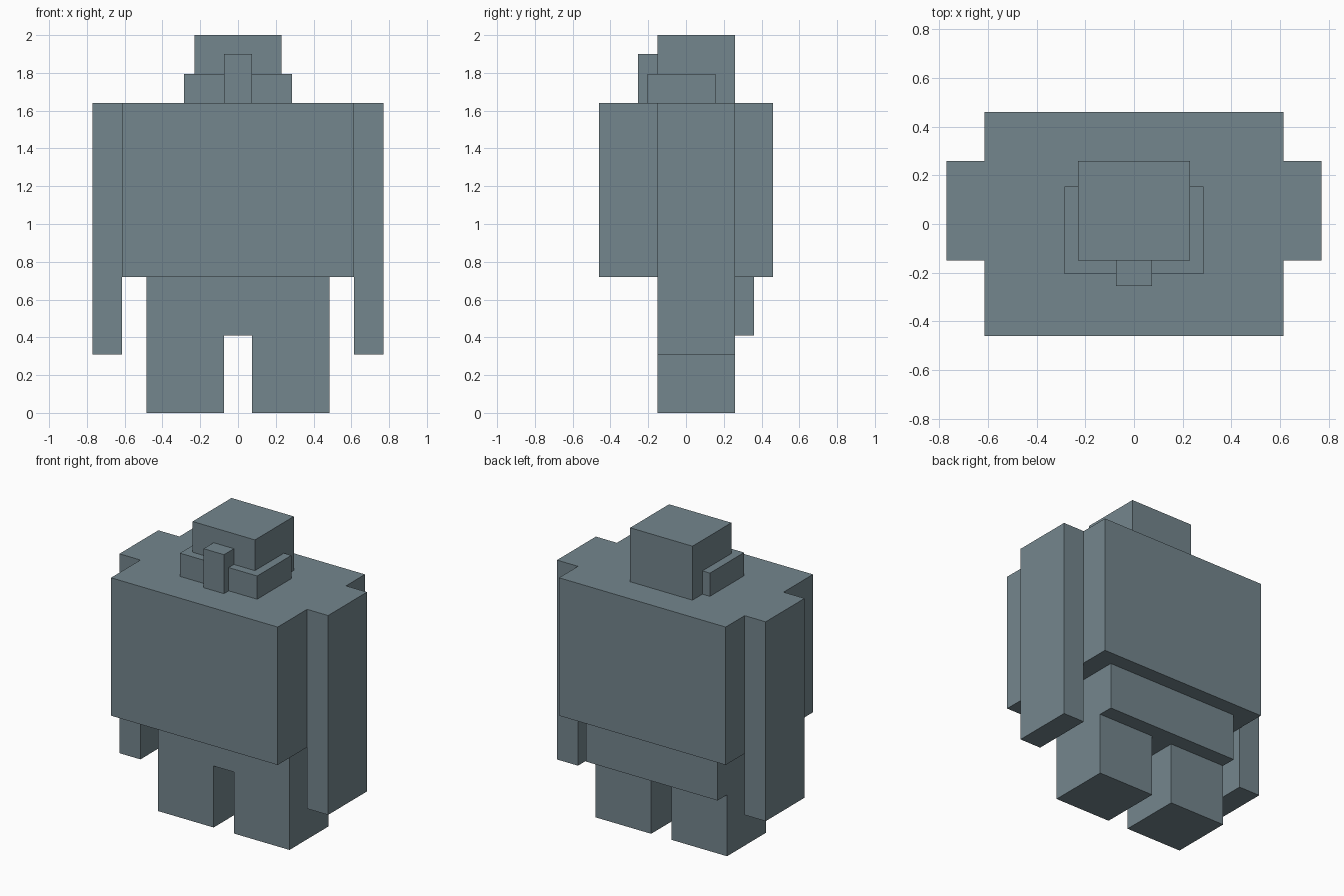
import bpy
import bmesh
from mathutils import Matrix, Vector

cube = bpy.data.objects.get("Cube")
if cube:
    bpy.data.objects.remove(cube, do_unlink=True)

# Single slate grey colour
slate = bpy.data.materials.new("slate grey")
slate.use_nodes = True
colour = (0.175, 0.24, 0.27, 1.0)
slate.diffuse_color = colour
slate.node_tree.nodes["Principled BSDF"].inputs["Base Color"].default_value = colour


def block(name, x, y, z):
    """Box spanning the given (low, high) range on each axis."""
    low, high = (Vector(c) for c in zip(x, y, z))
    bm = bmesh.new()
    matrix = Matrix.Translation((low + high) / 2) @ Matrix.Diagonal((*(high - low), 1))
    bmesh.ops.create_cube(bm, size=1, matrix=matrix)
    mesh = bpy.data.meshes.new(name)
    bm.to_mesh(mesh)
    bm.free()
    mesh.materials.append(slate)
    obj = bpy.data.objects.new(name, mesh)
    bpy.context.collection.objects.link(obj)
    return obj


LIMB_Y = (-0.15, 0.26)  # depth shared by arms, legs and head

# Body
block("torso", (-0.615, 0.615), (-0.46, 0.46), (0.72, 1.64))
block("hips", (-0.485, 0.485), (-0.15, 0.36), (0.41, 0.72))

# Head with wide jaw and upright nose
block("head", (-0.23, 0.23), LIMB_Y, (1.64, 2.0))
block("jaw", (-0.285, 0.285), (-0.205, 0.155), (1.64, 1.795))
block("nose", (-0.075, 0.075), (-0.255, -0.15), (1.64, 1.90))

# Mirrored limbs
for side, s in (("left", 1), ("right", -1)):
    block(f"{side}_arm", sorted((s * 0.615, s * 0.77)), LIMB_Y, (0.31, 1.64))
    block(f"{side}_leg", sorted((s * 0.075, s * 0.485)), LIMB_Y, (0.0, 0.41))
